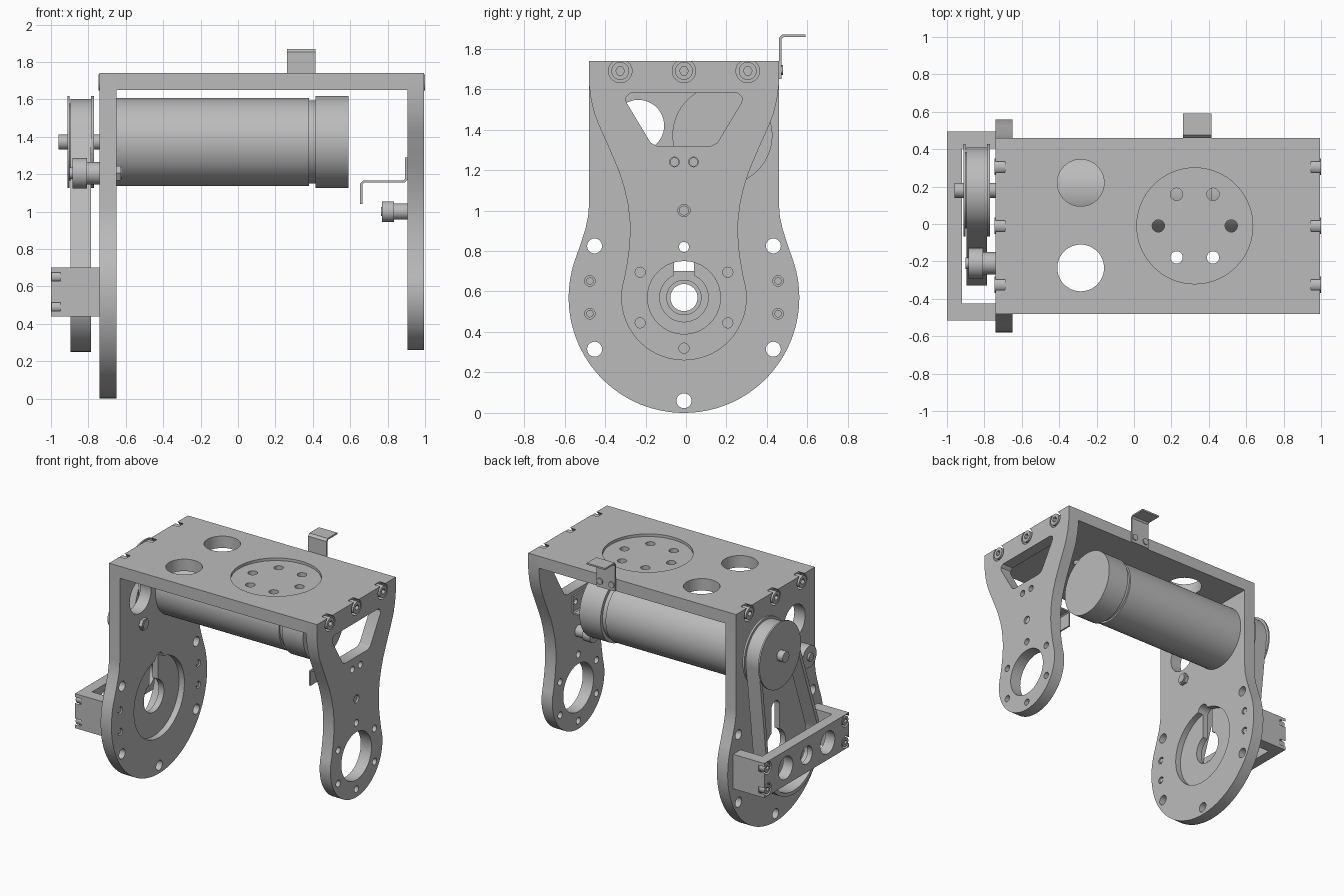
import bpy, bmesh
from math import sin, cos, pi, asin, atan2, hypot, radians

if "Cube" in bpy.data.objects:
    bpy.data.objects.remove(bpy.data.objects["Cube"], do_unlink=True)

grey = bpy.data.materials.new("machined grey")
grey.use_nodes = True
grey.diffuse_color = (0.5, 0.5, 0.5, 1)
grey.node_tree.nodes["Principled BSDF"].inputs["Base Color"].default_value = (0.5, 0.5, 0.5, 1)

CY = -0.01            # middle of the frame in y
HUB = 0.57            # height of the output axis
BIG_OUT, BIG_IN = -0.74, -0.65
SMALL_IN, SMALL_OUT = 0.905, 0.995
TOP_LOW, TOP = 1.65, 1.74


def circle(u, v, r, n=48):
    return [(u + r * cos(2 * pi * i / n), v + r * sin(2 * pi * i / n)) for i in range(n)]


def arc(u, v, r, a, b, n=32):
    return [(u + r * cos(a + (b - a) * i / n), v + r * sin(a + (b - a) * i / n)) for i in range(n + 1)]


def rect(u0, u1, v0, v1):
    return [(u0, v0), (u1, v0), (u1, v1), (u0, v1)]


def prism(name, pts, axis, a, b):
    """Extrude a closed outline along an axis from a to b."""
    place = {"x": lambda u, v, w: (w, u, v),
             "y": lambda u, v, w: (u, w, v),
             "z": lambda u, v, w: (u, v, w)}[axis]
    bm = bmesh.new()
    rings = [[bm.verts.new(place(u, v, w)) for u, v in pts] for w in (a, b)]
    bm.faces.new(rings[0])
    bm.faces.new(rings[1])
    for i in range(len(pts)):
        j = (i + 1) % len(pts)
        bm.faces.new((rings[0][i], rings[0][j], rings[1][j], rings[1][i]))
    bmesh.ops.recalc_face_normals(bm, faces=bm.faces)
    mesh = bpy.data.meshes.new(name)
    bm.to_mesh(mesh)
    bm.free()
    mesh.materials.append(grey)
    ob = bpy.data.objects.new(name, mesh)
    bpy.context.collection.objects.link(ob)
    return ob


def cut(ob, pts, axis, a, b):
    """Remove a prism from an object."""
    tool = prism("cutter", pts, axis, a, b)
    mod = ob.modifiers.new("cut", "BOOLEAN")
    mod.operation = "DIFFERENCE"
    mod.solver = "EXACT"
    mod.object = tool
    graph = bpy.context.evaluated_depsgraph_get()
    mesh = bpy.data.meshes.new_from_object(ob.evaluated_get(graph))
    ob.modifiers.clear()
    ob.data = mesh
    bpy.data.objects.remove(tool, do_unlink=True)


def screw(name, y, z, r, outer, inner):
    """Socket head screw lying along x, hex recess at the outer end."""
    head = prism(name, circle(y, z, r, 32), "x", outer, inner)
    step = 0.03 if inner > outer else -0.03
    cut(head, circle(y, z, r * 0.5, 6), "x", outer - step, outer + step)


def mirrored(half):
    """Mirror a top-to-bottom half outline about the frame middle."""
    return [(CY + u, v) for u, v in half] + [(CY - u, v) for u, v in reversed(half)]


# Large side plate with disc-shaped foot
half = [(0.47, TOP), (0.47, 1.02), (0.474, 0.97), (0.487, 0.91), (0.506, 0.85)]
half += arc(0, HUB, 0.57, radians(22), radians(-89), 36)
big = prism("large_side_plate", mirrored(half), "x", BIG_OUT, BIG_IN)
cut(big, circle(CY, HUB, 0.3, 64), "x", BIG_IN - 0.045, 0)
slot = [(CY - 0.05, HUB), (CY + 0.05, HUB)] + arc(CY, 0.86, 0.05, 0, pi, 16)
cut(big, slot, "x", -0.8, 0)
cut(big, circle(CY, HUB, 0.12), "x", -0.8, 0)
cut(big, circle(-0.235, 1.42, 0.127), "x", -0.8, 0)
for deg in (30, 150, 210, 270, 330):
    a = radians(deg)
    cut(big, circle(CY + 0.51 * cos(a), HUB + 0.51 * sin(a), 0.037, 24), "x", -0.8, 0)

# Small side plate with waisted outline
half = [(0.47, TOP), (0.47, 1.63), (0.46, 1.55), (0.443, 1.48), (0.42, 1.42), (0.375, 1.32),
        (0.345, 1.25), (0.32, 1.19), (0.295, 1.11), (0.277, 1.03), (0.268, 0.95),
        (0.267, 0.88), (0.272, 0.81), (0.28, 0.75)]
half += arc(0, HUB, 0.31, radians(18), radians(-89), 30)
small = prism("small_side_plate", mirrored(half), "x", SMALL_IN, SMALL_OUT)
cut(small, circle(CY, HUB, 0.18, 64), "x", 0.8, 1.1)
window = [(0.135, 1.32), (0.165, 1.335), (0.285, 1.535), (0.287, 1.56), (0.265, 1.58)]
cut(small, mirrored(window), "x", 0.8, 1.1)
for k in range(6):
    a = radians(30 + 60 * k)
    cut(small, circle(CY + 0.25 * cos(a), HUB + 0.25 * sin(a), 0.025, 20), "x", 0.8, 1.1)
for side in (-1, 1):
    cut(small, circle(CY + side * 0.047, 1.24, 0.024, 20), "x", 0.8, 1.1)
cut(small, circle(CY, 1.0, 0.03, 20), "x", 0.8, 1.1)

# Top plate with shallow round seat
top = prism("top_plate", rect(BIG_IN, SMALL_IN, CY - 0.47, CY + 0.47), "z", TOP_LOW, TOP)
cut(top, circle(0.325, CY, 0.31, 72), "z", TOP - 0.02, 2)
for k in range(6):
    a = k * pi / 3
    cut(top, circle(0.325 + 0.195 * cos(a), CY + 0.195 * sin(a), 0.033, 24), "z", 1.5, 2)
for y in (0.22, -0.235):
    cut(top, circle(-0.285, y, 0.125), "z", 1.5, 2)

# Counterbored screws joining the plates
for y in (CY - 0.315, CY, CY + 0.315):
    cut(big, circle(y, 1.69, 0.058, 32), "x", -0.8, -0.69)
    screw("large_plate_screw", y, 1.69, 0.044, -0.747, -0.685)
    cut(small, circle(y, 1.69, 0.058, 32), "x", 0.945, 1.1)
    screw("small_plate_screw", y, 1.69, 0.044, 1.0, 0.94)

# Motor
MY, MZ = 0.18, 1.372
for name, r, x0, x1 in (("motor_body", 0.235, BIG_IN, 0.38), ("motor_groove", 0.222, 0.38, 0.415),
                        ("motor_end_cap", 0.247, 0.415, 0.59)):
    prism(name, circle(MY, MZ, r, 64), "x", x0, x1)

# Drive pulley and shaft
for name, r, x0, x1 in (("motor_shaft", 0.04, -0.96, -0.7), ("pulley_core", 0.205, -0.9, -0.78),
                        ("pulley_outer_flange", 0.247, -0.912, -0.9),
                        ("pulley_inner_flange", 0.247, -0.785, -0.77)):
    prism(name, circle(MY, MZ, r, 64), "x", x0, x1)


# Belt running around the pulley and the output axis
def belt_outline(r_top, r_low):
    dy, dz = MY - CY, MZ - HUB
    axis = atan2(dz, dy)
    spread = pi / 2 - asin((r_low - r_top) / hypot(dy, dz))
    return (arc(MY, MZ, r_top, axis - spread, axis + spread, 40)
            + arc(CY, HUB, r_low, axis + spread, axis + 2 * pi - spread, 48))


belt = prism("belt", belt_outline(0.23, 0.32), "x", -0.895, -0.787)
cut(belt, belt_outline(0.203, 0.293), "x", -1, -0.7)

# Belt tensioner
for name, r, x0, x1, n in (("tensioner_spindle", 0.03, -0.9, -0.62, 20),
                           ("tensioner_roller", 0.082, -0.885, -0.808, 40),
                           ("tensioner_spacer", 0.06, -0.808, BIG_OUT, 32),
                           ("tensioner_nut", 0.045, BIG_IN, -0.625, 6)):
    prism(name, circle(-0.21, 1.205, r, n), "x", x0, x1)

# Outer bearing bracket
wall = [(-1, -0.515), (BIG_OUT, -0.515), (BIG_OUT, -0.425), (-0.92, -0.425),
        (-0.92, 0.405), (BIG_OUT, 0.405), (BIG_OUT, 0.495), (-1, 0.495)]
bracket = prism("bearing_bracket", wall, "z", 0.44, 0.7)
cut(bracket, circle(CY, HUB, 0.067), "x", -1.1, -0.8)
cut(bracket, circle(CY, HUB, 0.085), "x", -0.96, -0.8)
for side in (-1, 1):
    cut(bracket, circle(CY + side * 0.25, HUB, 0.085), "x", -1.1, -0.8)
    for z in (0.49, 0.652):
        y = CY + side * 0.465
        cut(bracket, circle(y, z, 0.046, 24), "x", -1.1, -0.95)
        screw("bracket_screw", y, z, 0.034, -0.998, -0.945)
        cut(big, circle(y, z, 0.026, 20), "x", -0.67, 0)
        prism("bracket_screw_tip", circle(y, z, 0.018, 20), "x", -0.7, -0.655)

# Bent clip on the back edge of the top plate
T = 0.012
back = CY + 0.47
hook = [(back, 1.65), (back + T, 1.65), (back + T, 1.845), (back + 0.022, 1.858), (0.59, 1.858),
        (0.59, 1.87), (back + 0.016, 1.87), (back, 1.853)]
clip = prism("back_clip", hook, "x", 0.262, 0.415)
for x in (0.29, 0.387):
    prism("clip_screw", circle(x, 1.695, 0.024, 20), "y", back, back + 0.02)

# Bent clip inside the small plate
step = [(SMALL_IN, 1.29), (SMALL_IN - T, 1.29), (SMALL_IN - T, 1.175), (0.885, 1.167), (0.672, 1.167),
        (0.653, 1.15), (0.653, 1.04), (0.665, 1.04), (0.665, 1.148), (0.675, 1.155),
        (0.89, 1.155), (SMALL_IN, 1.17)]
inner_clip = prism("inner_clip", step, "y", CY - 0.077, CY + 0.077)
for side in (-1, 1):
    cut(inner_clip, circle(CY + side * 0.047, 1.24, 0.02, 20), "x", 0.8, 1.1)

# Stop roller on the small plate
for name, r, x0, x1 in (("stop_pin", 0.024, 0.765, 0.985), ("stop_roller", 0.055, 0.77, 0.835),
                        ("stop_spacer", 0.043, 0.835, SMALL_IN)):
    prism(name, circle(CY, 1.0, r, 32), "x", x0, x1)

# Smooth round walls, keep machined edges crisp
bpy.ops.object.select_all(action="DESELECT")
for ob in bpy.context.collection.objects:
    if ob.type == "MESH" and grey.name in ob.data.materials:
        ob.select_set(True)
        bpy.context.view_layer.objects.active = ob
bpy.ops.object.shade_smooth_by_angle(angle=radians(30))
